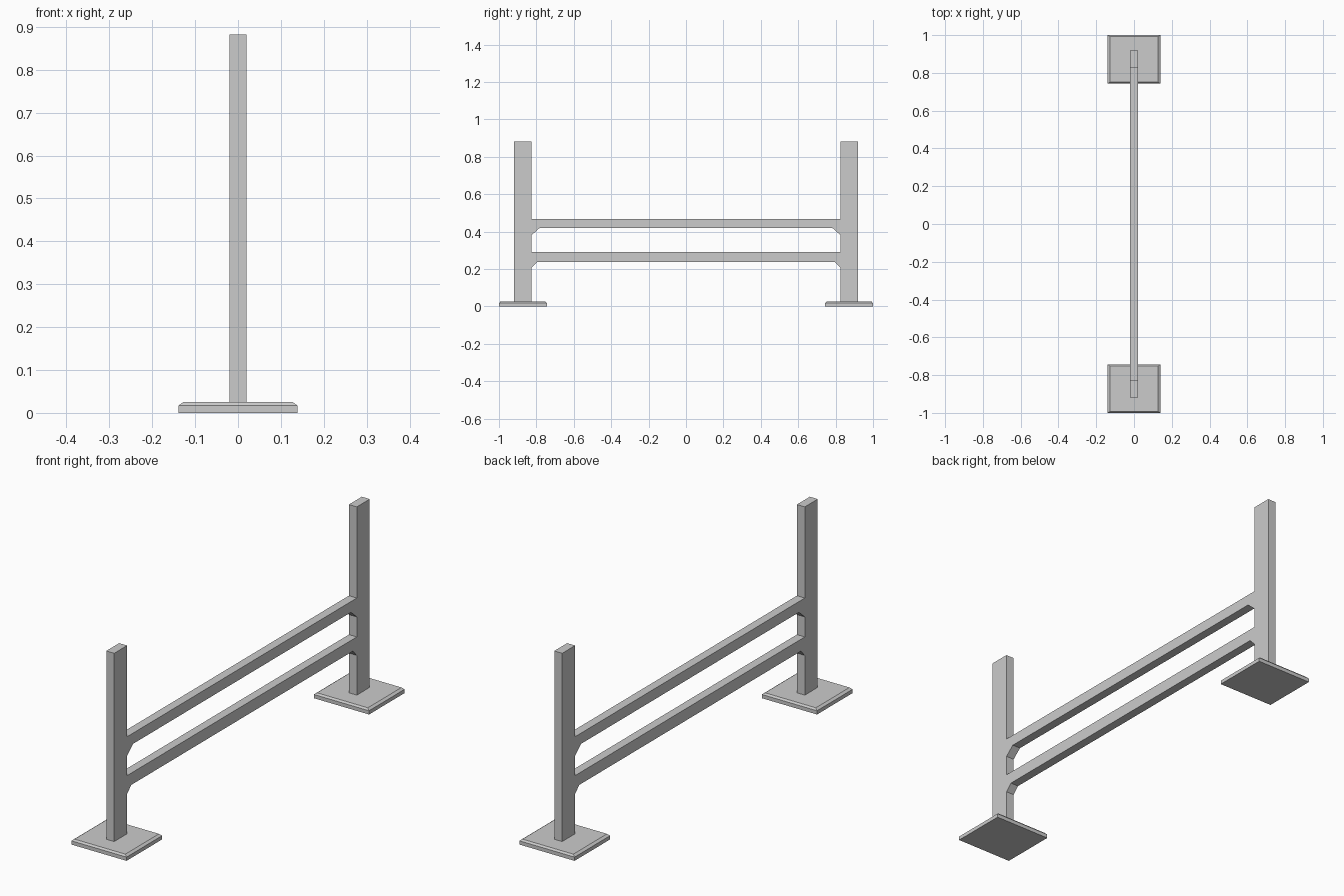
import bpy
import bmesh

cube = bpy.data.objects.get("Cube")
if cube:
    bpy.data.objects.remove(cube, do_unlink=True)

grey = bpy.data.materials.new("plain_grey")
grey.use_nodes = True
colour = (0.6, 0.6, 0.6, 1)
grey.diffuse_color = colour
grey.node_tree.nodes["Principled BSDF"].inputs["Base Color"].default_value = colour

HALF_THICK = 0.02
POST_IN, POST_OUT = 0.826, 0.919
POST_TOP = 0.882
FOOT_TOP = 0.025


def finish(name, bm):
    bmesh.ops.recalc_face_normals(bm, faces=bm.faces)
    mesh = bpy.data.meshes.new(name)
    bm.to_mesh(mesh)
    bm.free()
    mesh.materials.append(grey)
    obj = bpy.data.objects.new(name, mesh)
    bpy.context.collection.objects.link(obj)
    return obj


def extrude_profile(name, points):
    """Extrude a side outline of (y, z) points across the frame thickness."""
    bm = bmesh.new()
    face = bm.faces.new([bm.verts.new((-HALF_THICK, y, z)) for y, z in points])
    geom = bmesh.ops.extrude_face_region(bm, geom=[face])["geom"]
    verts = [g for g in geom if isinstance(g, bmesh.types.BMVert)]
    bmesh.ops.translate(bm, verts=verts, vec=(2 * HALF_THICK, 0, 0))
    return finish(name, bm)


def foot(name, y):
    """Flat plate whose top edges are chamfered."""
    bm = bmesh.new()
    half_x, half_y, shoulder = 0.139, 0.128, 0.017
    levels = [(0, 0, 0), (shoulder, 0, 0), (FOOT_TOP, 0.011, 0.007)]
    rings = []
    for z, inset_x, inset_y in levels:
        hx, hy = half_x - inset_x, half_y - inset_y
        rings.append([bm.verts.new((sx * hx, y + sy * hy, z))
                      for sx, sy in ((-1, -1), (1, -1), (1, 1), (-1, 1))])
    bm.faces.new(rings[0])
    bm.faces.new(rings[-1])
    for low, high in zip(rings, rings[1:]):
        for i in range(4):
            j = (i + 1) % 4
            bm.faces.new((low[i], low[j], high[j], high[i]))
    return finish(name, bm)


def rail(name, bottom, top, brace_y, brace_z):
    """Horizontal rail with a small diagonal brace under each end."""
    half = [(POST_IN, top), (POST_IN, brace_z), (brace_y, bottom)]
    mirrored = [(-y, z) for y, z in reversed(half)]
    return extrude_profile(name, half + mirrored)


# Posts and feet
for side, sign in (("front", -1), ("back", 1)):
    extrude_profile(side + "_post", [
        (sign * POST_IN, FOOT_TOP), (sign * POST_OUT, FOOT_TOP),
        (sign * POST_OUT, POST_TOP), (sign * POST_IN, POST_TOP)])
    foot(side + "_foot", sign * 0.872)

# Rails
rail("upper_rail", 0.418, 0.467, 0.784, 0.381)
rail("lower_rail", 0.236, 0.29, 0.797, 0.206)
